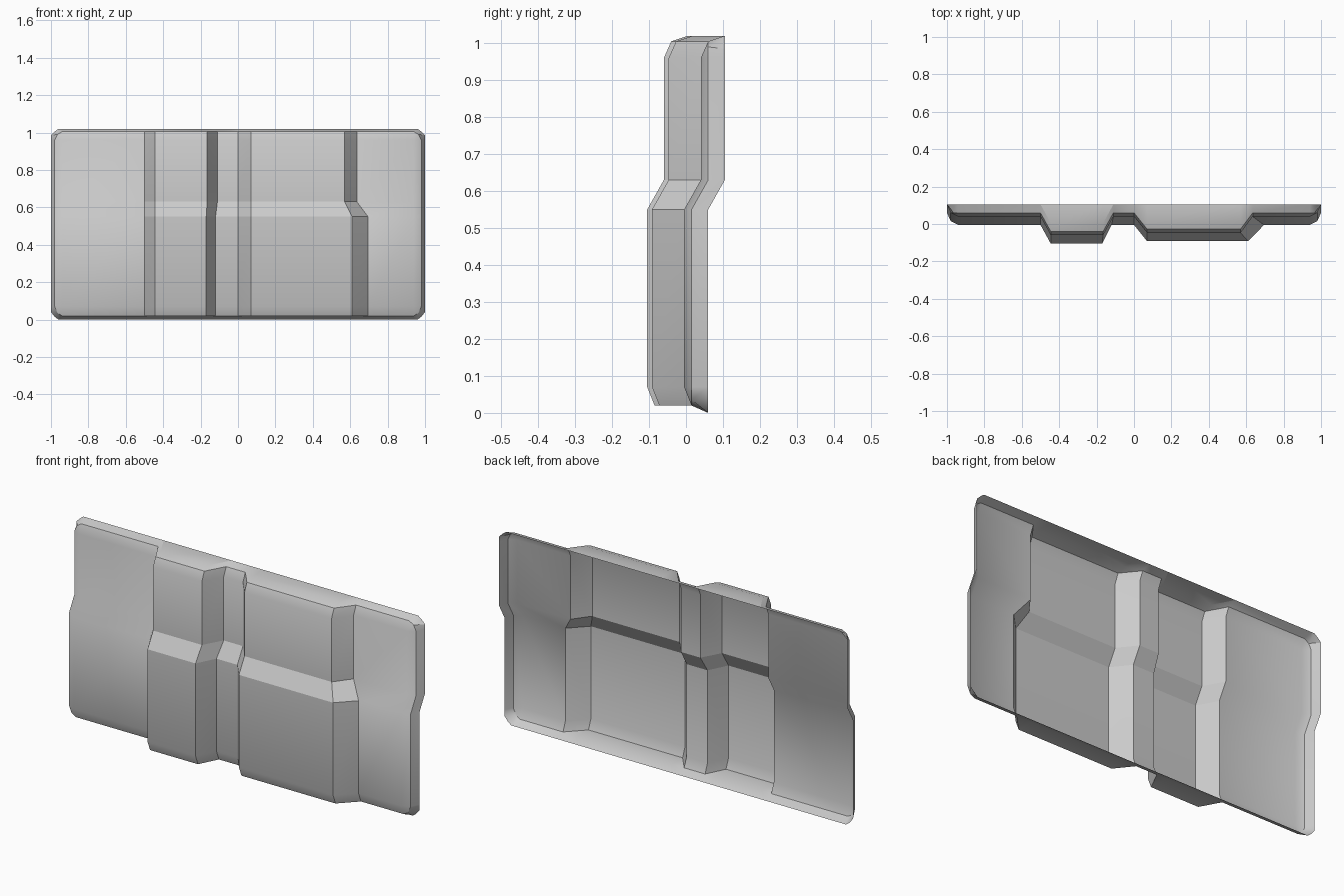
import bpy, bmesh, math

if "Cube" in bpy.data.objects:
    bpy.data.objects.remove(bpy.data.objects["Cube"])

RISE = (0.0, 0.02, 0.065)          # how far face / bevel / rim sit back
LOW, HIGH = -0.005, 0.04           # face plane below and above the step

# Columns: x above step, x below step, rib offset, edge level
cols = [(-1, -1, 0, 2), (-.98, -.98, 0, 1), (-.94, -.94, 0, 0),
        (-.5, -.5, 0, 0), (-.445, -.445, -.1, 0),
        (-.165, -.17, -.1, 0), (-.11, -.12, 0, 0),
        (0, 0, 0, 0), (.07, .07, -.087, 0),
        (.57, .61, -.087, 0), (.635, .695, 0, 0),
        (.94, .94, 0, 0), (.98, .98, 0, 1), (1, 1, 0, 2)]
# Rows: z, face plane, rib strength, edge level
rows = [(0, LOW, 0, 2), (.02, LOW, 0, 1), (.02, LOW, 1, 1), (.07, LOW, 1, 0),
        (.55, LOW, 1, 0), (.63, HIGH, 1, 0),
        (.96, HIGH, 1, 0), (1.005, HIGH, 1, 1), (1.02, HIGH, 1, 2), (1.02, HIGH, 0, 2)]
# Inward pull that rounds the four corners: (column level, row level) -> dx, dz
PULL = {(2, 2): (.02, .015), (1, 2): (.02, 0), (2, 1): (0, .02), (1, 1): (.015, .015)}


def point(col, row):
    xu, xl, rib, a = col
    z, base, k, b = row
    x = xu if base == HIGH else xl
    dx, dz = PULL.get((a, b), (0, 0))
    x -= math.copysign(dx, x)
    z += dz if z < .5 else -dz
    return x, base + RISE[max(a, b)] + rib * k, z


# Pressed panel sheet, open at the back
bm = bmesh.new()
grid = [[bm.verts.new(point(c, r)) for c in cols] for r in rows]
for j in range(len(rows) - 1):
    for i in range(len(cols) - 1):
        bm.faces.new((grid[j][i], grid[j][i + 1], grid[j + 1][i + 1], grid[j + 1][i]))
bmesh.ops.remove_doubles(bm, verts=bm.verts, dist=1e-4)
bmesh.ops.dissolve_degenerate(bm, edges=bm.edges, dist=1e-4)

# Smooth end panels, crisp ribs and step
bm.normal_update()
for f in bm.faces:
    f.smooth = True
for e in bm.edges:
    on_step = all(.5 < v.co.z < .7 and -.51 < v.co.x < .7 for v in e.verts)
    if len(e.link_faces) == 2:
        flat = e.calc_face_angle(0) < math.radians(30)
        bent = e.calc_face_angle(0) > math.radians(5)
        e.smooth = flat and not (on_step and bent)

mesh = bpy.data.meshes.new("pressed_panel")
bm.to_mesh(mesh)
bm.free()
panel = bpy.data.objects.new("pressed_panel", mesh)
bpy.context.collection.objects.link(panel)
